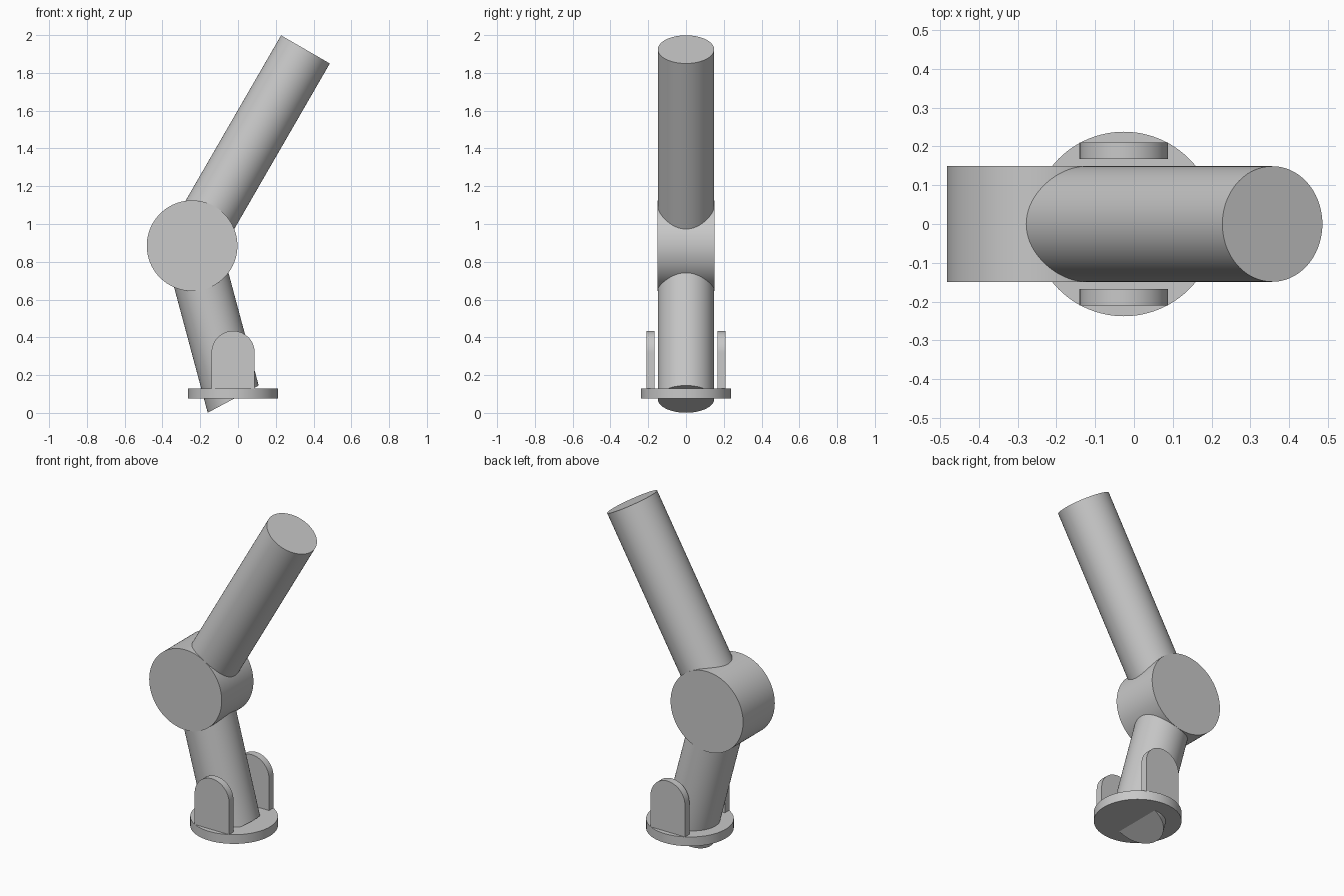
import bpy
import bmesh
from math import radians, pi, sin, cos
from mathutils import Vector, Matrix

cube = bpy.data.objects.get("Cube")
if cube:
    bpy.data.objects.remove(cube, do_unlink=True)

grey = bpy.data.materials.new("light_grey")
grey.use_nodes = True
colour = (0.58, 0.58, 0.58, 1)
grey.diffuse_color = colour
grey.node_tree.nodes["Principled BSDF"].inputs["Base Color"].default_value = colour


def finish(name, bm):
    """Turn a bmesh into a smooth-shaded object with crisp edges."""
    bmesh.ops.recalc_face_normals(bm, faces=bm.faces)
    mesh = bpy.data.meshes.new(name)
    bm.to_mesh(mesh)
    bm.free()
    mesh.materials.append(grey)
    obj = bpy.data.objects.new(name, mesh)
    bpy.context.collection.objects.link(obj)
    bpy.ops.object.select_all(action="DESELECT")
    obj.select_set(True)
    bpy.context.view_layer.objects.active = obj
    bpy.ops.object.shade_smooth_by_angle(angle=radians(30))
    return obj


def cylinder(start, end, radius):
    """Capped cylinder running between two points."""
    start, end = Vector(start), Vector(end)
    axis = end - start
    turn = axis.to_track_quat("Z", "Y").to_matrix().to_4x4()
    bm = bmesh.new()
    bmesh.ops.create_cone(bm, cap_ends=True, segments=96, radius1=radius,
                          radius2=radius, depth=axis.length,
                          matrix=Matrix.Translation((start + end) / 2) @ turn)
    return bm


joint = Vector((-0.243, 0, 0.885))
arm_radius = 0.149

# Elbow drum lying across the model
finish("elbow_drum", cylinder(joint - Vector((0, 0.15, 0)),
                              joint + Vector((0, 0.15, 0)), 0.24))

# Upper arm leaning 30 degrees from vertical
lean = Vector((sin(radians(30)), 0, cos(radians(30))))
finish("upper_arm", cylinder(joint, joint + lean * 1.2, arm_radius))

# Lower arm leaning the other way, with its foot cut on a slant
drop = Vector((sin(radians(15)), 0, -cos(radians(15))))
bm = cylinder(joint, joint + drop * 1.2, arm_radius)
cut = bmesh.ops.bisect_plane(bm, geom=bm.verts[:] + bm.edges[:] + bm.faces[:],
                             plane_co=(-0.162, 0, 0), plane_no=(0.47, 0, -0.88),
                             clear_outer=True)
rim = [e for e in cut["geom_cut"] if isinstance(e, bmesh.types.BMEdge)]
bmesh.ops.edgeloop_fill(bm, edges=rim)
finish("lower_arm", bm)

# Round base plate
centre_x = -0.026
finish("base_plate", cylinder((centre_x, 0, 0.075), (centre_x, 0, 0.13), 0.238))

# Pair of round-topped bracket lugs
half_width, arc_z = 0.114, 0.32
for side, name in ((-1, "front_lug"), (1, "back_lug")):
    bm = bmesh.new()
    outline = [(half_width, 0.12)]
    outline += [(half_width * cos(pi * i / 32), arc_z + half_width * sin(pi * i / 32))
                for i in range(33)]
    outline += [(-half_width, 0.12)]
    face = bm.faces.new([bm.verts.new((centre_x + x, side * 0.168, z))
                         for x, z in outline])
    solid = bmesh.ops.extrude_face_region(bm, geom=[face], use_keep_orig=True)
    moved = [v for v in solid["geom"] if isinstance(v, bmesh.types.BMVert)]
    bmesh.ops.translate(bm, verts=moved, vec=(0, side * 0.042, 0))
    finish(name, bm)
